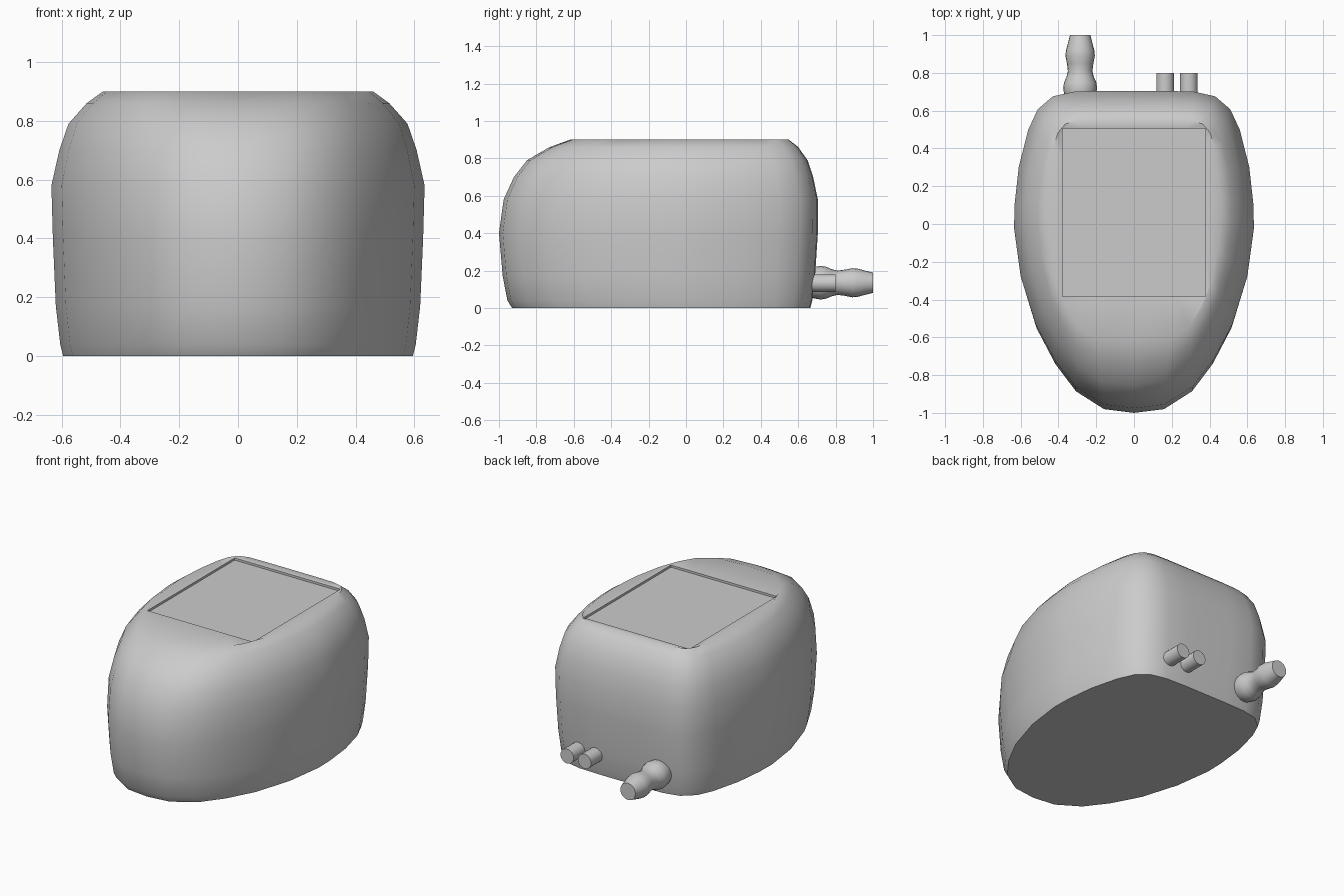
import bpy, bmesh, math

if "Cube" in bpy.data.objects:
    bpy.data.objects.remove(bpy.data.objects["Cube"])

# Right half of the widest plan outline, front centre to back centre
HALF = [(0, -1), (.16, -.98), (.31, -.885), (.42, -.74), (.52, -.55), (.6, -.29),
        (.635, -.03), (.632, .1), (.61, .3), (.56, .5), (.51, .61), (.43, .68),
        (.32, .705), (.16, .71), (0, .71)]
PLAN = HALF + [(-x, y) for x, y in HALF[-2:0:-1]]

# Body levels: z, half width, front y, back y, squareness power
LEVELS = [(0, .595, -.93, .665, 1), (.04, .605, -.955, .675, 1),
          (.17, .62, -.98, .69, 1), (.4, .63, -1, .705, 1),
          (.58, .635, -.975, .705, 1), (.70, .608, -.92, .68, .95),
          (.79, .577, -.85, .65, .9), (.86, .515, -.73, .60, .75),
          (.9, .46, -.62, .55, .6)]

# Rectangular recess in the top: centre, half size, rim and floor heights
CX, CY, HX, HY = 0, .06, .3775, .445
RIM_Z, FLOOR_Z = .892, .878


def level_ring(z, hw, front, back, p):
    ring = []
    for x, y in PLAN:
        s = math.copysign((abs(x) / .635) ** p, x) * hw
        ring.append((s, front + (y + 1) / 1.71 * (back - front), z))
    return ring


def recess_ring(outer):
    ring = []
    for x, y, z in outer:
        dx, dy = x - CX, y - CY
        t = min(HX / max(abs(dx), 1e-6), HY / max(abs(dy), 1e-6))
        ring.append((CX + dx * t, CY + dy * t, RIM_Z))
    for sx in (-1, 1):
        for sy in (-1, 1):
            c = (CX + sx * HX, CY + sy * HY)
            i = min(range(len(ring)), key=lambda k: math.dist(ring[k][:2], c))
            ring[i] = (*c, RIM_Z)
    return ring


def loft(name, rings, angle):
    bm = bmesh.new()
    loops = [[bm.verts.new(p) for p in r] for r in rings]
    n = len(rings[0])
    for a, b in zip(loops, loops[1:]):
        for i in range(n):
            j = (i + 1) % n
            bm.faces.new((a[i], a[j], b[j], b[i]))
    bm.faces.new(loops[0][::-1])
    bm.faces.new(loops[-1])
    bmesh.ops.recalc_face_normals(bm, faces=bm.faces)
    me = bpy.data.meshes.new(name)
    bm.to_mesh(me)
    bm.free()
    ob = bpy.data.objects.new(name, me)
    bpy.context.collection.objects.link(ob)
    bpy.ops.object.select_all(action='DESELECT')
    ob.select_set(True)
    bpy.context.view_layer.objects.active = ob
    bpy.ops.object.shade_smooth_by_angle(angle=math.radians(angle))
    return ob


def spout(name, x, z, profile, sides=20):
    # Round part lying along y, from (y, radius) pairs
    rings = [[(x + r * math.cos(2 * math.pi * i / sides), y,
               z + r * math.sin(2 * math.pi * i / sides)) for i in range(sides)]
             for y, r in profile]
    return loft(name, rings, 40)


# Rounded body with the shallow top recess
rings = [level_ring(*lv) for lv in LEVELS]
rim = recess_ring(rings[-1])
floor = [(x, y, FLOOR_Z) for x, y, _ in rim]
loft("body", rings + [rim, floor], 50)

# Barbed hose connector at the back
spout("hose_connector", -.285, .135,
      [(.65, .075), (.69, .085), (.72, .09), (.75, .085), (.78, .072), (.81, .065),
       (.85, .07), (.89, .078), (.92, .075), (.96, .064), (1.0, .054)])

# Two small pegs beside it
for side, x in (("inner", .165), ("outer", .29)):
    spout(side + "_peg", x, .133, [(.65, .047), (.8, .047)])
